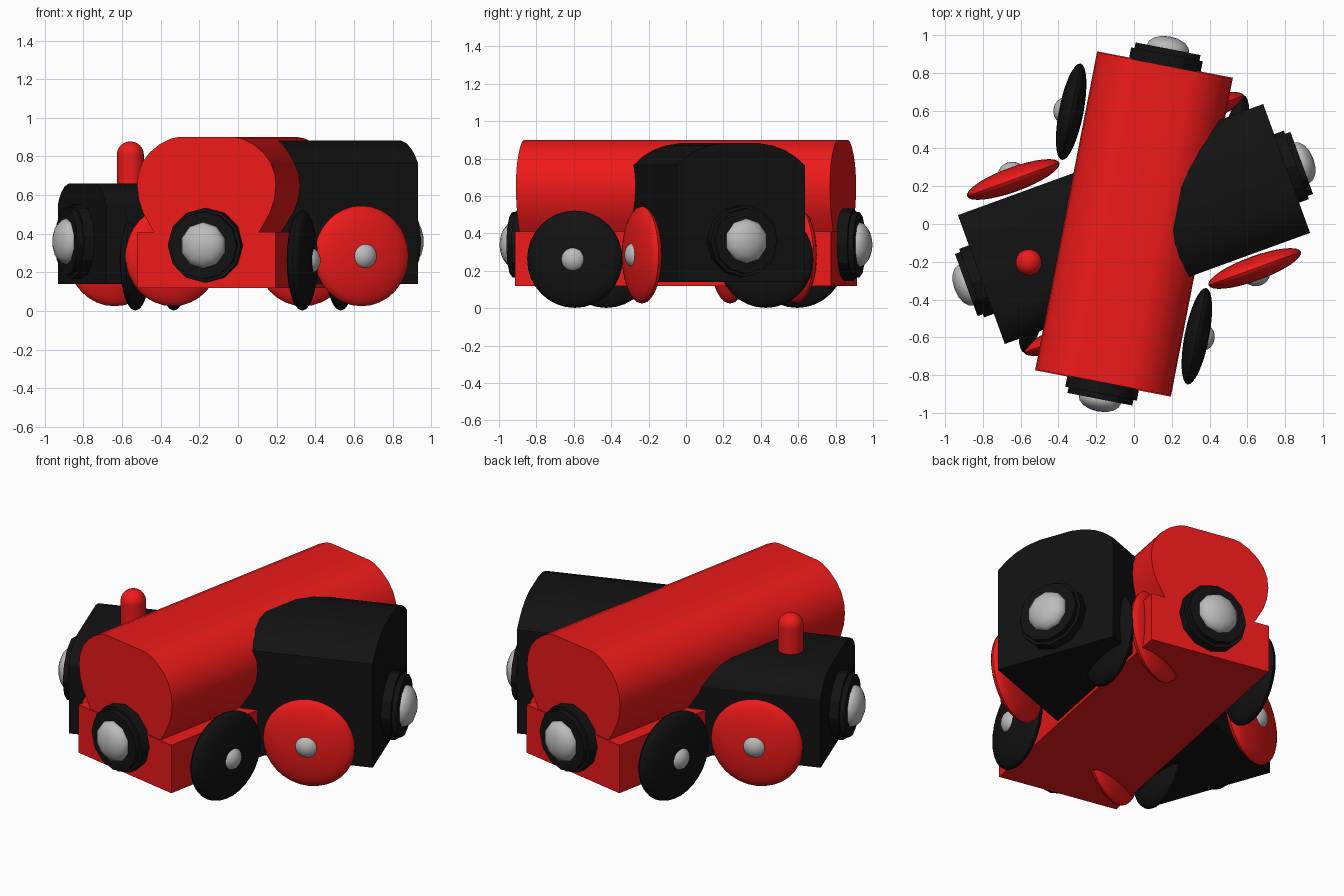
import bpy, bmesh
from math import radians, pi
from mathutils import Matrix, Vector

if "Cube" in bpy.data.objects:
    bpy.data.objects.remove(bpy.data.objects["Cube"])


def material(name, rgb):
    m = bpy.data.materials.new(name)
    m.diffuse_color = (*rgb, 1)
    m.use_nodes = True
    m.node_tree.nodes["Principled BSDF"].inputs["Base Color"].default_value = m.diffuse_color
    return m


RED = material("red", (0.85, 0.01, 0.01))
BLACK = material("black", (0.006, 0.006, 0.006))
SILVER = material("silver", (0.5, 0.5, 0.5))


def finish(bm, name, mat, frame, angle=30):
    bmesh.ops.transform(bm, matrix=frame, verts=bm.verts)
    bmesh.ops.recalc_face_normals(bm, faces=bm.faces)
    mesh = bpy.data.meshes.new(name)
    bm.to_mesh(mesh)
    bm.free()
    mesh.materials.append(mat)
    ob = bpy.data.objects.new(name, mesh)
    bpy.context.collection.objects.link(ob)
    bpy.ops.object.select_all(action='DESELECT')
    ob.select_set(True)
    bpy.context.view_layer.objects.active = ob
    bpy.ops.object.shade_smooth_by_angle(angle=radians(angle))
    return ob


def extrusion(name, half, y0, y1, mat, frame):
    """Mirror a half outline (x, z) and extrude it along local y."""
    outline = half + [(-x, z) for x, z in reversed(half)]
    bm = bmesh.new()
    face = bm.faces.new([bm.verts.new((x, y0, z)) for x, z in outline])
    new = bmesh.ops.extrude_face_region(bm, geom=[face])["geom"]
    verts = [v for v in new if isinstance(v, bmesh.types.BMVert)]
    bmesh.ops.translate(bm, vec=(0, y1 - y0, 0), verts=verts)
    return finish(bm, name, mat, frame)


def ellipsoid(name, loc, radius, depth, axis, segs, mat, frame, angle=40):
    """Sphere flattened along its pole, with the pole turned to the axis."""
    bm = bmesh.new()
    bmesh.ops.create_uvsphere(bm, u_segments=segs, v_segments=max(8, segs // 2), radius=1)
    turn = Vector((0, 0, 1)).rotation_difference(Vector(axis)).to_matrix().to_4x4()
    local = Matrix.Translation(loc) @ turn @ Matrix.Diagonal((radius, radius, depth, 1))
    return finish(bm, name, mat, frame @ local, angle)


def disc(name, y0, y1, z, radius, mat, frame):
    bm = bmesh.new()
    bmesh.ops.create_cone(bm, cap_ends=True, segments=12, radius1=radius, radius2=radius, depth=abs(y1 - y0))
    local = Matrix.Translation((0, (y0 + y1) / 2, z)) @ Matrix.Rotation(pi / 2, 4, 'X')
    return finish(bm, name, mat, frame @ local)


def running_gear(prefix, wheel_mat, wheel_z, coupler_z, frame):
    for end in (-1, 1):
        tag = "front" if end < 0 else "rear"
        # magnetic couplers
        disc(f"{prefix}_{tag}_coupler_base", end * 0.84, end * 0.915, coupler_z, 0.193, BLACK, frame)
        disc(f"{prefix}_{tag}_coupler_step", end * 0.90, end * 0.945, coupler_z, 0.175, BLACK, frame)
        ellipsoid(f"{prefix}_{tag}_coupler_dome", (0, end * 0.945, coupler_z), 0.12, 0.066,
                  (0, end, 0), 10, SILVER, frame)
        # wheels and hubs
        for side in (-1, 1):
            sname = "left" if side < 0 else "right"
            ellipsoid(f"{prefix}_{tag}_{sname}_wheel", (side * 0.44, end * 0.52, wheel_z), 0.26, 0.065,
                      (side, 0, 0), 32, wheel_mat, frame)
            ellipsoid(f"{prefix}_{tag}_{sname}_hub", (side * 0.475, end * 0.52, wheel_z), 0.07, 0.06,
                      (side, 0, 0), 20, SILVER, frame)


# tank wagon
wagon = Matrix.Rotation(radians(-11), 4, 'Z')
extrusion("wagon_base", [(0.366, 0.12), (0.366, 0.41)], -0.86, 0.86, RED, wagon)
tank = [(0.27, 0.40), (0.29, 0.43), (0.335, 0.51), (0.358, 0.58), (0.366, 0.65), (0.36, 0.71),
        (0.338, 0.77), (0.30, 0.82), (0.245, 0.865), (0.19, 0.892), (0.15, 0.90)]
extrusion("wagon_tank", tank, -0.855, 0.855, RED, wagon)
running_gear("wagon", BLACK, 0.262, 0.34, wagon)

# locomotive crossing the wagon
loco = Matrix.Rotation(radians(-70), 4, 'Z')
bonnet = [(0.363, 0.14), (0.363, 0.55), (0.345, 0.58), (0.31, 0.615), (0.26, 0.645), (0.20, 0.66)]
extrusion("locomotive_bonnet", bonnet, -0.86, 0.06, BLACK, loco)
cab = [(0.363, 0.14), (0.363, 0.765), (0.31, 0.81), (0.25, 0.845), (0.18, 0.87), (0.10, 0.883)]
extrusion("locomotive_cab", cab, 0.05, 0.86, BLACK, loco)
running_gear("locomotive", RED, 0.285, 0.36, loco)

# chimney with rounded top
bm = bmesh.new()
bmesh.ops.create_cone(bm, cap_ends=True, segments=24, radius1=0.07, radius2=0.07, depth=0.2)
finish(bm, "chimney", RED, loco @ Matrix.Translation((0, -0.593, 0.71)))
ellipsoid("chimney_cap", (0, -0.593, 0.81), 0.07, 0.068, (0, 0, 1), 24, RED, loco)
